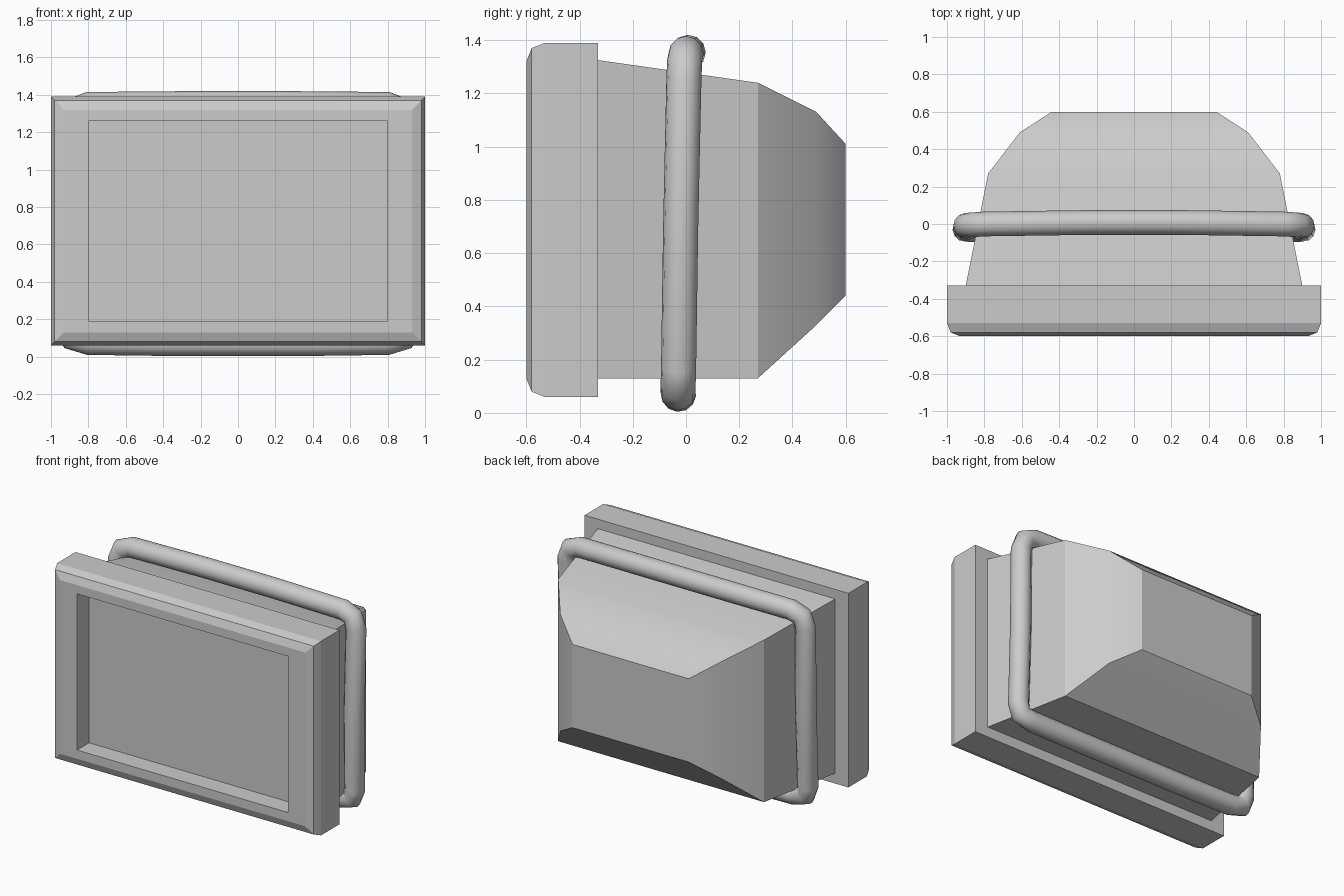
import bpy, bmesh, math

if "Cube" in bpy.data.objects:
    bpy.data.objects.remove(bpy.data.objects["Cube"])


def loft(name, rings, angle):
    """Skin rectangles (y, half_width, z_low, z_high) into a closed solid."""
    bm = bmesh.new()
    loops = [[bm.verts.new((sx * w, y, z)) for sx, z in
              ((-1, lo), (1, lo), (1, hi), (-1, hi))] for y, w, lo, hi in rings]
    for a, b in zip(loops, loops[1:]):
        for i in range(4):
            j = (i + 1) % 4
            bm.faces.new((a[i], a[j], b[j], b[i]))
    bm.faces.new(loops[0])
    bm.faces.new(loops[-1])
    bmesh.ops.recalc_face_normals(bm, faces=bm.faces)
    mesh = bpy.data.meshes.new(name)
    bm.to_mesh(mesh)
    bm.free()
    obj = bpy.data.objects.new(name, mesh)
    bpy.context.collection.objects.link(obj)
    smooth(obj, angle)
    return obj


def smooth(obj, angle):
    bpy.ops.object.select_all(action='DESELECT')
    obj.select_set(True)
    bpy.context.view_layer.objects.active = obj
    bpy.ops.object.shade_smooth_by_angle(angle=math.radians(angle))


# Front frame: chamfered outer edge and recessed screen
loft("screen_frame", [
    (-0.33, 1.00, 0.06, 1.39),
    (-0.53, 1.00, 0.06, 1.39),
    (-0.58, 0.98, 0.08, 1.37),
    (-0.60, 0.93, 0.13, 1.32),
    (-0.60, 0.80, 0.19, 1.26),
    (-0.47, 0.80, 0.19, 1.26),
], 15)

# Tapered rear housing
loft("rear_housing", [
    (-0.33, 0.90, 0.13, 1.325),
    (0.27, 0.78, 0.13, 1.24),
    (0.49, 0.61, 0.33, 1.13),
    (0.60, 0.44, 0.44, 1.01),
], 22)

# Round band wrapped about the housing, mirrored half path
half = [(0.25, 0.008, 1.354), (0.80, 0.0, 1.350), (0.875, -0.005, 1.325),
        (0.90, -0.008, 1.25), (0.895, -0.02, 0.70), (0.905, -0.028, 0.16),
        (0.885, -0.03, 0.095), (0.80, -0.03, 0.075), (0.40, -0.028, 0.07)]
path = half + [(-x, y, z) for x, y, z in reversed(half)]
curve = bpy.data.curves.new("band", 'CURVE')
curve.dimensions = '3D'
curve.bevel_depth = 0.066
curve.bevel_resolution = 4
spline = curve.splines.new('POLY')
spline.points.add(len(path) - 1)
for p, co in zip(spline.points, path):
    p.co = (*co, 1)
spline.use_cyclic_u = True
band = bpy.data.objects.new("band", curve)
bpy.context.collection.objects.link(band)
bpy.ops.object.select_all(action='DESELECT')
band.select_set(True)
bpy.context.view_layer.objects.active = band
bpy.ops.object.convert(target='MESH')
smooth(bpy.context.view_layer.objects.active, 50)
